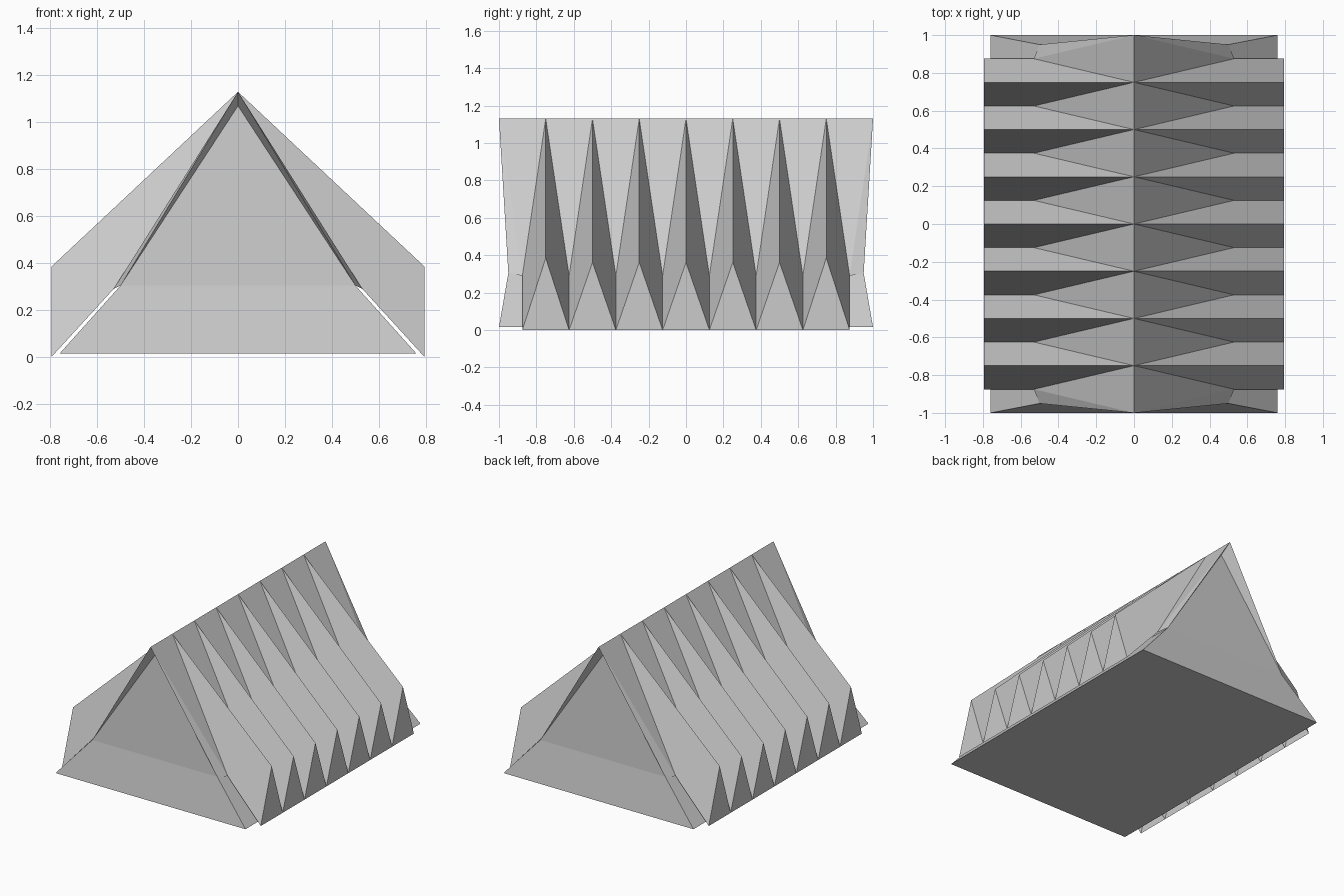
import bpy, bmesh

if "Cube" in bpy.data.objects:
    bpy.data.objects.remove(bpy.data.objects["Cube"])

RIDGE = 1.13
PITCH = 0.25


def make(name, polys):
    """Mesh object from a list of polygons, welded and mirrored points merged."""
    bm = bmesh.new()
    for p in polys:
        bm.faces.new([bm.verts.new(v) for v in p])
    bmesh.ops.remove_doubles(bm, verts=bm.verts, dist=1e-4)
    bmesh.ops.recalc_face_normals(bm, faces=bm.faces)
    me = bpy.data.meshes.new(name)
    bm.to_mesh(me)
    bm.free()
    ob = bpy.data.objects.new(name, me)
    bpy.context.collection.objects.link(ob)
    return ob


def top(y):
    return (0, y, RIDGE)


def valley(s, y):
    return (s * 0.53, y, 0.29)


def foot(s, y):
    return (s * 0.795, y, 0)


def wall_mid(s, e):
    return (s * 0.5, e * 0.95, 0.305)


def corner(s, e):
    return (s * 0.76, e, 0.015)


h = PITCH / 2
folds = [-0.75 + PITCH * i for i in range(7)]

# Folded roof: seven outward pleats per side, with ridge triangles between
roof = []
for s in (-1, 1):
    for y in folds:
        eave = (s * 0.795, y, 0.385 if abs(y) > 0.7 else 0.362)
        for d in (-h, h):
            roof.append([top(y), eave, foot(s, y + d), valley(s, y + d)])
        roof.append([eave, foot(s, y - h), foot(s, y + h)])
    for y in folds[:-1]:
        roof.append([top(y), top(y + PITCH), valley(s, y + h)])
    # flat roof panels at the two ends
    for e in (-1, 1):
        roof.append([top(e * 0.75), top(e), valley(s, e * 0.875)])
        roof.append([top(e), wall_mid(s, e), valley(s, e * 0.875)])
make("folded_roof", roof)

# Body: floor, leaning side walls, creased end walls with soffits at the gable
body = [[corner(-1, -1), corner(1, -1), corner(1, 1), corner(-1, 1)]]
for s in (-1, 1):
    body.append([wall_mid(s, -1), wall_mid(s, 1), corner(s, 1), corner(s, -1)])
for e in (-1, 1):
    peak = (0, e * 0.91, 1.07)
    body.append([wall_mid(-1, e), wall_mid(1, e), corner(1, e), corner(-1, e)])
    body.append([wall_mid(-1, e), wall_mid(1, e), peak])
    for s in (-1, 1):
        body.append([top(e), wall_mid(s, e), peak])
make("floor_and_walls", body)
